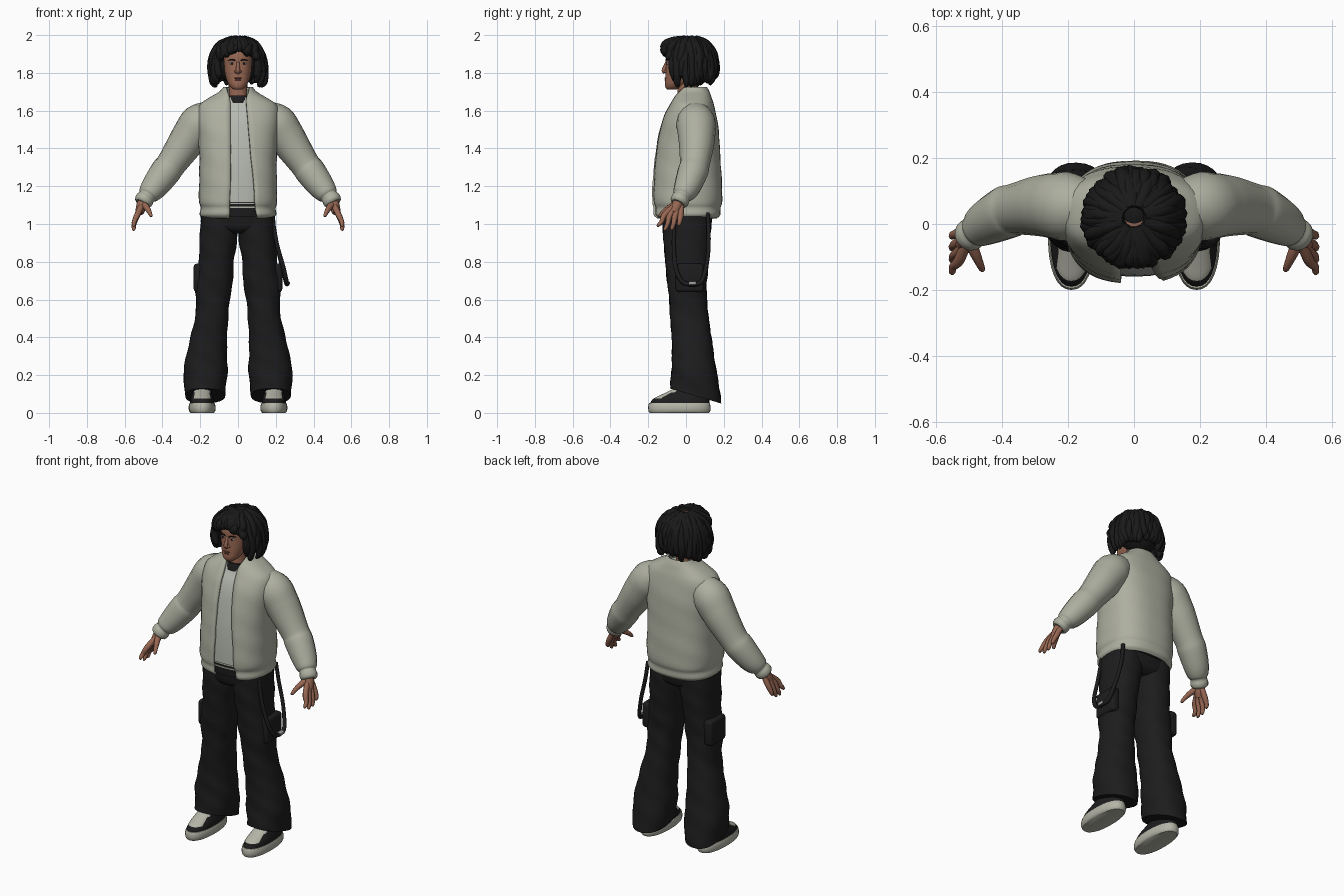
import bpy, bmesh, random
from math import sin, cos, asin, pi, radians, degrees, copysign
from mathutils import Matrix, Vector

random.seed(4)
if "Cube" in bpy.data.objects:
    bpy.data.objects.remove(bpy.data.objects["Cube"])


def colour(name, r, g, b):
    m = bpy.data.materials.new(name)
    m.use_nodes = True
    m.diffuse_color = (r, g, b, 1)
    bsdf = m.node_tree.nodes["Principled BSDF"]
    bsdf.inputs["Base Color"].default_value = (r, g, b, 1)
    bsdf.inputs["Roughness"].default_value = 0.8
    return m


JACKET = colour("jacket_sage", .42, .43, .35)
SHIRT = colour("shirt_grey", .47, .49, .44)
PANTS = colour("pants_black", .012, .012, .013)
HAIR = colour("hair_black", .010, .010, .010)
SKIN = colour("skin_brown", .31, .135, .085)
LIPS = colour("lip_brown", .20, .075, .055)
SOLE = colour("shoe_cream", .46, .46, .39)
METAL = colour("buckle_grey", .35, .35, .35)
WHITE = colour("eye_white", .6, .58, .55)


def finish(name, mesh, *mats):
    mesh.name = name
    mesh.materials.clear()
    for m in mats:
        mesh.materials.append(m)
    for p in mesh.polygons:
        p.use_smooth = True
    mesh.set_sharp_from_angle(angle=radians(50))
    ob = bpy.data.objects.new(name, mesh)
    bpy.context.scene.collection.objects.link(ob)
    return ob


def dense(rows, k):
    """Smooth curve through rows of numbers."""
    out = []
    for i in range(len(rows) - 1):
        a, b, c, d = (rows[max(0, min(len(rows) - 1, i + o))] for o in (-1, 0, 1, 2))
        for s in range(k):
            t = s / k
            out.append([q + .5 * t * (r - p + t * (2 * p - 5 * q + 4 * r - s2 + t * (3 * (q - r) + s2 - p)))
                        for p, q, r, s2 in zip(a, b, c, d)])
    return out + [list(rows[-1])]


def loft(name, rows, *mats, power=2.3, k=4, seg=32, fold=0, tilt=0, side=1):
    """Stack rings (z, x, rx, y, ry); two extra values leave a front gap between two x positions."""
    rows = dense(rows, k)
    opened = len(rows[0]) > 5
    e = 2 / power
    bm = bmesh.new()
    rings = []
    for row in rows:
        z, xc, rx, yc, ry = row[:5]
        start, end = 0, 2 * pi
        if opened:
            lo, hi = (asin(min(1, abs(x) / rx) ** (1 / e)) for x in row[5:])
            start, end = hi, 2 * pi - lo
        ring = []
        for j in range(seg + opened):
            t = start + (end - start) * j / seg
            f = 1 + fold * sin(z * 48 + 3 * t + side)
            dx = rx * f * copysign(abs(sin(t)) ** e, sin(t))
            dy = -ry * f * copysign(abs(cos(t)) ** e, cos(t))
            lift = tilt * dy * max(0, 1 - z / .4)
            ring.append(bm.verts.new((side * xc + dx, yc + dy, z + lift)))
        rings.append(ring)
    for a, b in zip(rings, rings[1:]):
        for j in range(seg):
            n = (j + 1) % len(a)
            bm.faces.new((a[j], a[n], b[n], b[j]))
    if not opened:
        bm.faces.new(rings[0][::-1])
        bm.faces.new(rings[-1])
    mesh = bpy.data.meshes.new(name)
    bm.to_mesh(mesh)
    bm.free()
    return finish(name, mesh, *mats)


def tubes(name, paths, mat, k=4, round_=2):
    """Round strands through points (x, y, z, radius)."""
    cu = bpy.data.curves.new(name, 'CURVE')
    cu.dimensions = '3D'
    cu.bevel_depth = 1
    cu.bevel_resolution = round_
    cu.use_fill_caps = True
    for path in paths:
        pts = dense(path, k)
        sp = cu.splines.new('POLY')
        sp.points.add(len(pts) - 1)
        for p, (x, y, z, r) in zip(sp.points, pts):
            p.co = (x, y, z, 1)
            p.radius = r
    ob = bpy.data.objects.new(name + "_path", cu)
    bpy.context.scene.collection.objects.link(ob)
    dg = bpy.context.evaluated_depsgraph_get()
    mesh = bpy.data.meshes.new_from_object(ob.evaluated_get(dg))
    bpy.data.objects.remove(ob)
    return finish(name, mesh, mat)


def ball(name, at, size, mat):
    bm = bmesh.new()
    m = Matrix.Translation(at) @ Matrix.Diagonal((*size, 1))
    bmesh.ops.create_uvsphere(bm, u_segments=24, v_segments=14, radius=1, matrix=m)
    mesh = bpy.data.meshes.new(name)
    bm.to_mesh(mesh)
    bm.free()
    return finish(name, mesh, mat)


def block(name, at, size, mat, bevel):
    bm = bmesh.new()
    m = Matrix.Translation(at) @ Matrix.Diagonal((*size, 1))
    bmesh.ops.create_cube(bm, size=1, matrix=m)
    bmesh.ops.bevel(bm, geom=bm.edges[:], offset=bevel, segments=3, affect='EDGES', profile=.5)
    mesh = bpy.data.meshes.new(name)
    bm.to_mesh(mesh)
    bm.free()
    return finish(name, mesh, mat)


# Open jacket body with hem band and low collar
jacket = loft("jacket_body", [
    (1.03, 0, .186, .005, .160, -.045, .10), (1.05, 0, .203, .005, .178, -.045, .10),
    (1.085, 0, .198, .005, .178, -.045, .095), (1.12, 0, .207, .005, .186, -.045, .09),
    (1.22, 0, .206, .006, .184, -.04, .085), (1.35, 0, .205, .008, .174, -.04, .07),
    (1.48, 0, .214, .015, .160, -.04, .058), (1.57, 0, .22, .022, .14, -.04, .05),
    (1.63, 0, .205, .03, .118, -.04, .045), (1.67, 0, .15, .035, .1, -.045, .045),
    (1.70, 0, .1, .04, .085, -.056, .056), (1.725, 0, .078, .04, .072, -.066, .066)],
    JACKET, power=2.5, seg=48, fold=.006)
shell = jacket.modifiers.new("thickness", 'SOLIDIFY')
shell.thickness = .014
shell.offset = -1

# Shirt, black neckband, belt
loft("shirt", [(1.115, 0, .183, 0, .16), (1.22, 0, .183, .005, .163), (1.35, 0, .183, .008, .156),
               (1.5, 0, .193, .015, .138), (1.58, 0, .19, .02, .118), (1.63, 0, .165, .025, .094),
               (1.67, 0, .09, .02, .07)], SHIRT, power=2.5)
loft("neckband", [(1.64, 0, .062, .005, .072), (1.66, 0, .06, .005, .068), (1.68, 0, .054, .005, .06)], PANTS)
loft("belt", [(1.04, 0, .178, 0, .145), (1.12, 0, .178, 0, .15)], PANTS, power=2.5)
for z in (1.085, 1.105):
    loft("belt_stripe", [(z, 0, .179, 0, .1525), (z + .007, 0, .179, 0, .1525)], SOLE, power=2.5, k=1)

# Trousers
loft("trouser_hips", [(.95, 0, .10, .005, .09), (.97, 0, .17, .005, .118), (1.0, 0, .196, .005, .13),
                      (1.06, 0, .194, .005, .138)], PANTS, power=2.5)
LEG = [(.09, .175, .106, .05, .135), (.13, .174, .109, .05, .132), (.22, .172, .117, .045, .12),
       (.30, .166, .108, .038, .112), (.40, .155, .097, .03, .105), (.50, .14, .088, .018, .102),
       (.56, .135, .087, .014, .1), (.61, .133, .091, .01, .1), (.67, .13, .1, .006, .102),
       (.72, .122, .097, .005, .108), (.80, .115, .092, .005, .114), (.9, .105, .099, .005, .123),
       (.98, .1, .1, .005, .128), (1.06, .1, .096, .005, .13)]

for side, word in ((1, "left"), (-1, "right")):
    loft(word + "_trouser_leg", LEG, PANTS, fold=.018, tilt=-.38, side=side)
    block(word + "_cargo_pocket", (side * .207, .02, .715), (.056, .15, .15), PANTS, .018)

    # Shoe: pale sole, dark upper, pale tongue panel
    loft(word + "_shoe_sole", [(0, .19, .062, -.035, .157), (.012, .19, .07, -.035, .164),
                               (.035, .19, .071, -.035, .165), (.052, .19, .066, -.035, .16)],
         SOLE, k=2, side=side)
    upper = loft(word + "_shoe_upper", [(.05, .19, .064, -.034, .157), (.075, .19, .061, -.025, .148),
                                        (.1, .19, .054, -.005, .118), (.13, .19, .047, .02, .085),
                                        (.17, .19, .042, .04, .06)], PANTS, SOLE, side=side)
    for p in upper.data.polygons:
        x, y, z = p.center
        if .078 < z < .135 and y < -.05 and abs(x - side * .19) < .042:
            p.material_index = 1

    # Sleeve with elbow crease and gathered cuff
    sleeve = [(.13, .05, 1.575, .08), (.2, .053, 1.535, .104), (.25, .056, 1.47, .099),
              (.29, .055, 1.41, .092), (.355, .046, 1.315, .079), (.385, .036, 1.275, .081),
              (.44, .008, 1.2, .071), (.472, -.014, 1.16, .058), (.482, -.021, 1.146, .046),
              (.494, -.03, 1.13, .05), (.504, -.038, 1.115, .047), (.509, -.042, 1.107, .036)]
    tubes(word + "_sleeve", [[(side * x, y, z, r) for x, y, z, r in sleeve]], JACKET, round_=6)

    # Hand: wrist, four fingers that merge into a palm, thumb
    strands = [[(.495, -.032, 1.14, .03), (.512, -.05, 1.09, .028), (.522, -.065, 1.06, .022)]]
    for i in range(4):
        knuckle = -.112 + .028 * i
        tip = -.146 + .036 * i
        drop = (.985, .965, .968, .99)[i]
        strands.append([(.505, -.05 + .008 * i, 1.105, .016), (.532, knuckle, 1.05, .016),
                        (.549, (knuckle + tip) / 2, (1.04 + drop) / 2, .0125),
                        (.552, tip, drop + .008, .010), (.551, tip, drop, .004)])
    strands.append([(.5, -.05, 1.105, .02), (.482, -.09, 1.085, .016), (.468, -.122, 1.062, .012),
                    (.461, -.138, 1.044, .009), (.46, -.141, 1.038, .004)])
    tubes(word + "_hand", [[(side * x, y, z, r) for x, y, z, r in s] for s in strands], SKIN)

    # Eye, pupil and brow
    ball(word + "_eye", (side * .031, -.095, 1.85), (.014, .009, .006), WHITE)
    ball(word + "_pupil", (side * .031, -.1, 1.85), (.006, .006, .006), HAIR)
    tubes(word + "_brow", [[(side * .013, -.106, 1.865, .003), (side * .032, -.103, 1.871, .004),
                            (side * .052, -.088, 1.866, .002)]], HAIR)

# Hanging strap on the left hip
tubes("hip_strap", [[(.18, -.06, 1.05, .011), (.205, -.065, .9, .011), (.24, -.055, .77, .012),
                     (.257, -.02, .695, .012), (.26, .035, .682, .012), (.252, .085, .7, .012),
                     (.222, .115, .82, .011), (.19, .12, .95, .011), (.175, .115, 1.06, .011)]], PANTS)
block("strap_buckle", (.262, .035, .687), (.024, .04, .018), METAL, .004)

# Head, neck and features
loft("head", [(1.712, 0, .022, -.075, .024), (1.722, 0, .036, -.066, .042), (1.74, 0, .05, -.052, .06),
              (1.765, 0, .061, -.038, .072), (1.80, 0, .07, -.025, .083), (1.85, 0, .075, -.015, .09),
              (1.90, 0, .075, -.008, .094), (1.95, 0, .06, .005, .08), (1.975, 0, .03, .01, .04)], SKIN)
loft("neck", [(1.62, 0, .055, .01, .055), (1.68, 0, .049, .005, .05), (1.78, 0, .05, .01, .055)], SKIN)
tubes("nose", [[(0, -.1, 1.862, .007), (0, -.111, 1.835, .009), (0, -.117, 1.813, .012),
                (0, -.109, 1.802, .012)]], SKIN)
for x in (-.011, .011):
    ball("nostril", (x, -.107, 1.807), (.009, .01, .008), SKIN)
ball("upper_lip", (0, -.105, 1.772), (.023, .009, .005), LIPS)
ball("lower_lip", (0, -.104, 1.763), (.019, .01, .006), LIPS)

# Hair: scalp mass plus overlapping curled locks, short over the brow
ball("hair_mass", (0, .045, 1.86), (.116, .115, .125), HAIR)
locks = []
for i in range(64):
    a = (i * 2.39996) % (2 * pi)
    off = degrees(min(a, 2 * pi - a))
    short = off < 47
    end = 1.925 - .0013 * off if short else 1.75 + random.uniform(-.025, .035)
    thick = random.uniform(.017, .023)
    path = []
    for out, fall in ((.22, 0), (.65, .1), (.93, .35), (1.03, .65), (1.02 if short else .98, .9),
                      (1.0 if short else .9, 1)):
        w = random.uniform(-.05, .05)
        jut = out * random.uniform(.95, 1.05)
        z = 1.975 + (end - 1.975) * fall
        r = thick * (.35 if fall == 1 else random.uniform(.85, 1.1))
        path.append((.137 * jut * sin(a + w), .02 - .132 * jut * cos(a + w), z, r))
    locks.append(path)
tubes("hair_locks", locks, HAIR, k=4, round_=2)
